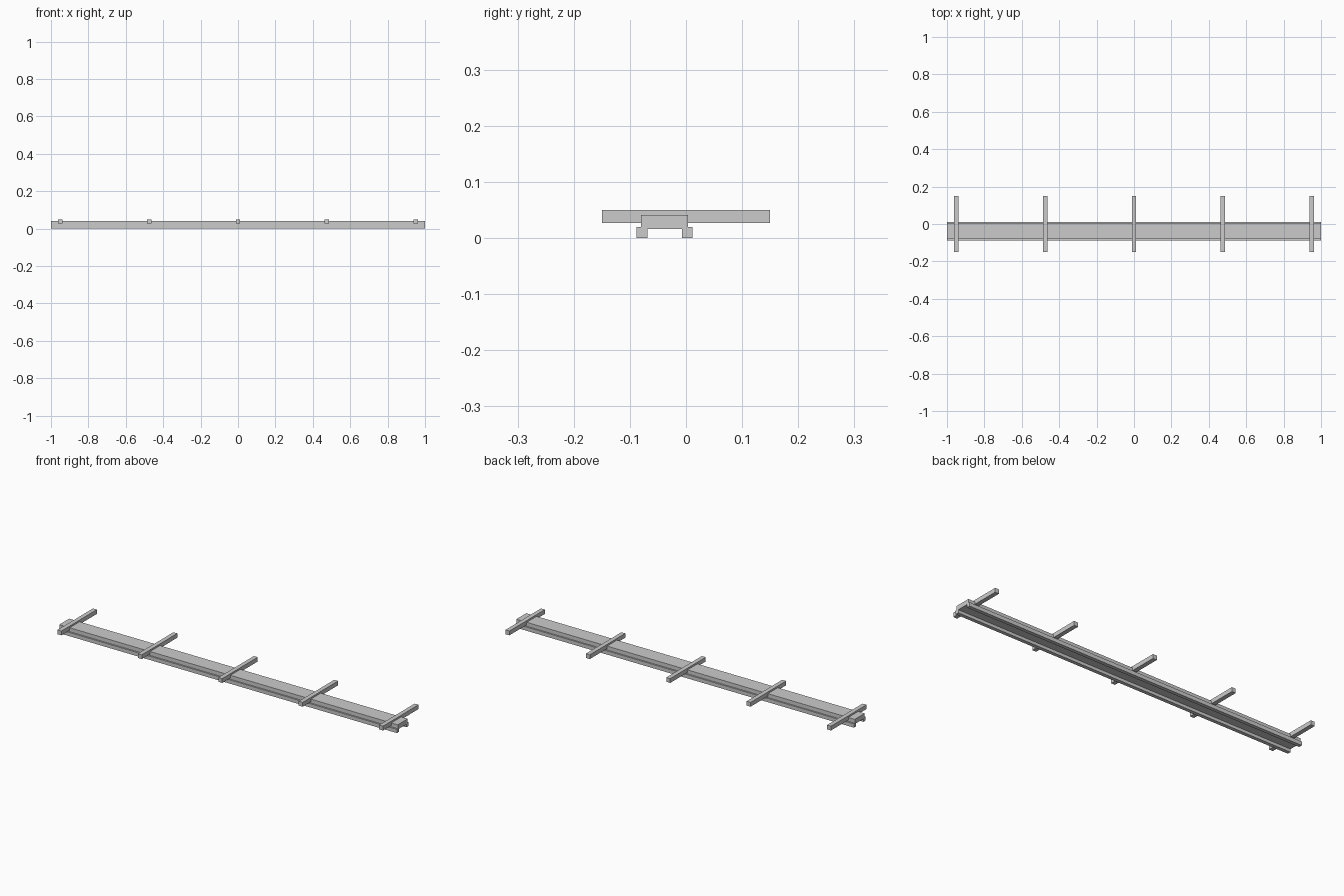
import bpy, bmesh

if "Cube" in bpy.data.objects:
    bpy.data.objects.remove(bpy.data.objects["Cube"])

# Long rail: stepped channel cross-section (y, z) extruded along x
profile = [(-0.088, 0), (-0.069, 0), (-0.069, 0.016), (-0.007, 0.016),
           (-0.007, 0), (0.012, 0), (0.012, 0.02), (0.004, 0.02),
           (0.004, 0.041), (-0.08, 0.041), (-0.08, 0.02), (-0.088, 0.02)]
bm = bmesh.new()
face = bm.faces.new([bm.verts.new((-1, y, z)) for y, z in profile])
ext = bmesh.ops.extrude_face_region(bm, geom=[face])
moved = [g for g in ext["geom"] if isinstance(g, bmesh.types.BMVert)]
bmesh.ops.translate(bm, verts=moved, vec=(2, 0, 0))
bmesh.ops.recalc_face_normals(bm, faces=bm.faces)
mesh = bpy.data.meshes.new("channel_rail")
bm.to_mesh(mesh)
bm.free()
bpy.context.collection.objects.link(bpy.data.objects.new("channel_rail", mesh))

# Five evenly spaced cross bars let into the top of the rail
for i in range(5):
    bpy.ops.mesh.primitive_cube_add(size=1, location=(-0.95 + 0.475 * i, 0, 0.0385))
    bar = bpy.context.object
    bar.name = f"cross_bar_{i + 1}"
    bar.scale = (0.023, 0.3, 0.023)
